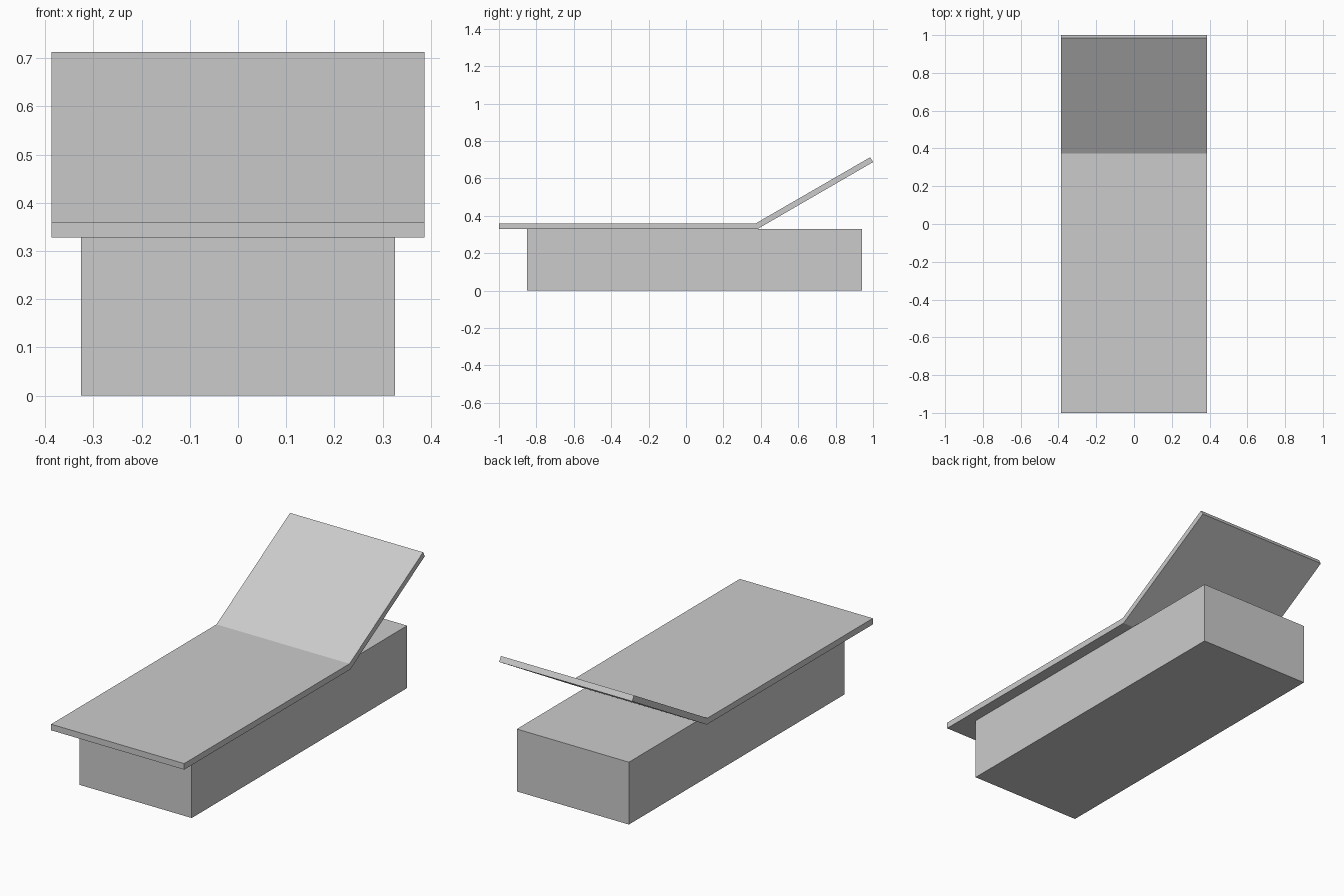
import bpy
import bmesh

cube = bpy.data.objects.get("Cube")
if cube:
    bpy.data.objects.remove(cube, do_unlink=True)

grey = bpy.data.materials.new("light grey")
grey.use_nodes = True
colour = (0.6, 0.6, 0.6, 1.0)
grey.diffuse_color = colour
grey.node_tree.nodes["Principled BSDF"].inputs["Base Color"].default_value = colour


def extrude_profile(name, profile, half_width):
    """Extrude a closed side profile of (y, z) points symmetrically along x."""
    bm = bmesh.new()
    face = bm.faces.new([bm.verts.new((-half_width, y, z)) for y, z in profile])
    result = bmesh.ops.extrude_face_region(bm, geom=[face])
    verts = [v for v in result["geom"] if isinstance(v, bmesh.types.BMVert)]
    bmesh.ops.translate(bm, verts=verts, vec=(2 * half_width, 0, 0))
    bmesh.ops.recalc_face_normals(bm, faces=bm.faces)
    mesh = bpy.data.meshes.new(name)
    bm.to_mesh(mesh)
    bm.free()
    mesh.materials.append(grey)
    obj = bpy.data.objects.new(name, mesh)
    bpy.context.collection.objects.link(obj)
    return obj


SEAT_BOTTOM, SEAT_TOP = 0.328, 0.36

# Solid block base
extrude_profile("base", [(-0.85, 0), (0.94, 0), (0.94, SEAT_BOTTOM), (-0.85, SEAT_BOTTOM)], 0.326)

# Thin lounger board, bent up into a reclined backrest
extrude_profile("seat_and_backrest", [
    (-1, SEAT_BOTTOM), (0.38, SEAT_BOTTOM), (1, 0.687),
    (0.985, 0.713), (0.374, SEAT_TOP), (-1, SEAT_TOP),
], 0.387)
